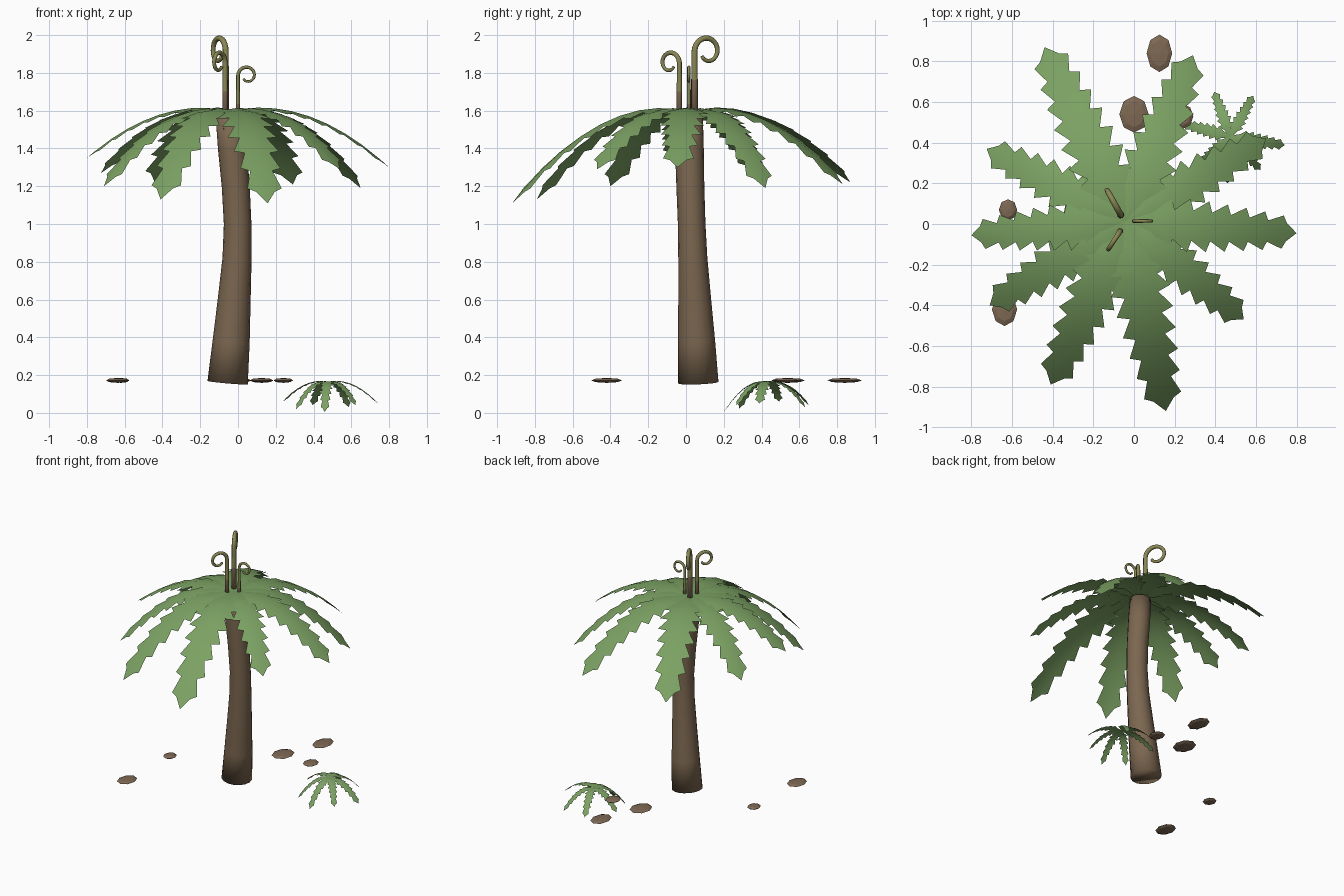
import bpy
import bmesh
from math import sin, cos, pi, radians, hypot
from mathutils import Vector

cube = bpy.data.objects.get("Cube")
if cube:
    bpy.data.objects.remove(cube, do_unlink=True)


def material(name, color):
    m = bpy.data.materials.new(name)
    m.use_nodes = True
    m.diffuse_color = (*color, 1)
    bsdf = next(n for n in m.node_tree.nodes if n.type == 'BSDF_PRINCIPLED')
    bsdf.inputs["Base Color"].default_value = (*color, 1)
    return m


LEAF = material("leaf green", (0.20, 0.36, 0.125))
BARK = material("bark brown", (0.20, 0.135, 0.08))
SHOOT = material("shoot olive", (0.25, 0.24, 0.09))
STONE = material("stone brown", (0.21, 0.14, 0.088))


def finish(bm, name, mats, smooth=True):
    mesh = bpy.data.meshes.new(name)
    bm.to_mesh(mesh)
    bm.free()
    for m in mats:
        mesh.materials.append(m)
    for p in mesh.polygons:
        p.use_smooth = smooth
    ob = bpy.data.objects.new(name, mesh)
    bpy.context.collection.objects.link(ob)
    return ob


def tube(name, points, radii, side, sides, mats, split=None):
    """Capped tube along a path; faces above the split height get the second material."""
    bm = bmesh.new()
    rings = []
    for i, p in enumerate(points):
        t = (points[min(i + 1, len(points) - 1)] - points[max(i - 1, 0)]).normalized()
        u = (side - t * side.dot(t)).normalized()
        v = t.cross(u)
        rings.append([bm.verts.new(p + radii[i] * (u * cos(a) + v * sin(a)))
                      for a in (2 * pi * k / sides for k in range(sides))])
    for lo, hi in zip(rings, rings[1:]):
        for k in range(sides):
            n = (k + 1) % sides
            bm.faces.new((lo[k], lo[n], hi[n], hi[k]))
    bm.faces.new(rings[0][::-1])
    bm.faces.new(rings[-1])
    if split is not None:
        for f in bm.faces:
            f.material_index = int(f.calc_center_median().z > split)
    return finish(bm, name, mats)


def frond(name, base, tip, teeth=8):
    """Arched leaf with saw-toothed edges, running from base to tip."""
    bm = bmesh.new()
    flat = Vector((tip[0] - base.x, tip[1] - base.y, 0))
    length = hypot(flat.x, flat.y)
    across = Vector((-flat.y, flat.x, 0)) / length
    rise = 0.21 * length
    fall = rise + base.z - tip[2]

    def point(t, w):
        z = rise * t - fall * t * t - 0.15 * abs(w)
        return bm.verts.new(base + flat * t + across * w + Vector((0, 0, z)))

    def width(t):
        return length * 0.168 * (1 - 0.5 * t * t) * min(1, 0.5 + 1.6 * t)

    stations = [0.17 + 0.77 * k / (teeth - 1) for k in range(teeth)]
    spine = [point(t, 0) for t in [0] + stations]
    end = point(1, 0)
    for s in (1, -1):
        def face(*vs):
            bm.faces.new(vs if s < 0 else vs[::-1])
        edge = [point(0, s * 0.02 * length)]
        edge += [point(t, s * 0.57 * width(t)) for t in stations]
        for k in range(teeth):
            face(spine[k], edge[k], edge[k + 1], spine[k + 1])
            if k:
                t = stations[k - 1] + 0.8 * (stations[k] - stations[k - 1])
                face(edge[k], point(t, s * width(t)), edge[k + 1])
        face(spine[-1], edge[-1], end)
    return finish(bm, name, [LEAF])


# Trunk, slightly bowed and wider at the foot
trunk = [(-0.055, 0.065, 0.16, 0.107), (-0.036, 0.056, 0.38, 0.098),
         (-0.02, 0.046, 0.6, 0.087), (-0.005, 0.036, 0.82, 0.077),
         (-0.002, 0.03, 1.0, 0.073), (-0.012, 0.023, 1.2, 0.074),
         (-0.03, 0.018, 1.4, 0.076), (-0.045, 0.015, 1.58, 0.074)]
tube("trunk", [Vector(p[:3]) for p in trunk], [p[3] for p in trunk],
     Vector((0, 1, 0)), 16, [BARK])

# Crown of large fronds
crown = Vector((-0.04, 0.015, 1.6))
tips = [(0.80, -0.045, 1.30), (0.54, -0.47, 1.29), (0.157, -0.92, 1.11),
        (-0.41, -0.79, 1.13), (-0.71, -0.40, 1.20), (-0.80, -0.055, 1.35),
        (-0.725, 0.37, 1.27), (-0.44, 0.87, 1.22), (0.29, 0.83, 1.21),
        (0.65, 0.42, 1.19)]
for i, tip in enumerate(tips):
    frond(f"crown_frond_{i + 1}", crown, tip)

# Curled young shoots: foot position, direction, top height, curl radius, thickness
shoots = [(-0.065, 0.045, 119, 2.0, 0.075, 0.018),
          (-0.068, -0.035, 237, 1.92, 0.058, 0.015),
          (0.0, 0.015, 0, 1.84, 0.047, 0.011)]
for i, (x, y, angle, top, r, thick) in enumerate(shoots):
    out = Vector((cos(radians(angle)), sin(radians(angle)), 0))
    foot = Vector((x, y, 0))
    mid = top - r - thick * 0.7
    path = [foot + Vector((0, 0, z)) for z in (1.5, mid - 0.15, mid - 0.05)]
    radii = [thick, thick, thick * 0.9]
    steps = 20
    for k in range(steps + 1):
        f = k / steps
        a = pi - f * radians(320)
        rr = r * (1 - 0.5 * f * f)
        path.append(foot + out * (r + rr * cos(a)) + Vector((0, 0, mid + rr * sin(a))))
        radii.append(thick * (0.9 - 0.35 * f))
    tube(f"curled_shoot_{i + 1}", path, radii, Vector((-out.y, out.x, 0)), 8,
         [BARK, SHOOT], mid - 0.15)

# Small ground fern: direction, length and tip height of each frond
heart = Vector((0.475, 0.43, 0.165))
small = [(-9, 0.27, 0.05), (61, 0.23, 0.03), (110, 0.235, 0.04), (165, 0.245, 0.06),
         (222, 0.225, 0.02), (266, 0.23, 0.005), (312, 0.22, 0.04)]
for i, (angle, reach, z) in enumerate(small):
    a = radians(angle)
    frond(f"ground_fern_frond_{i + 1}", heart,
          (heart.x + reach * cos(a), heart.y + reach * sin(a), z), 7)

# Flat faceted stones: centre and half sizes
stones = [(0.125, 0.84, 0.063, 0.092), (0.0, 0.54, 0.072, 0.09),
          (0.24, 0.53, 0.052, 0.062), (-0.62, 0.07, 0.045, 0.052),
          (-0.637, -0.42, 0.062, 0.082)]
for i, (x, y, sx, sy) in enumerate(stones):
    bm = bmesh.new()
    bmesh.ops.create_uvsphere(bm, u_segments=8, v_segments=4, radius=1)
    for v in bm.verts:
        v.co = Vector((x + sx * v.co.x, y + sy * v.co.y, 0.172 + 0.013 * v.co.z))
    finish(bm, f"stone_{i + 1}", [STONE], smooth=False)
